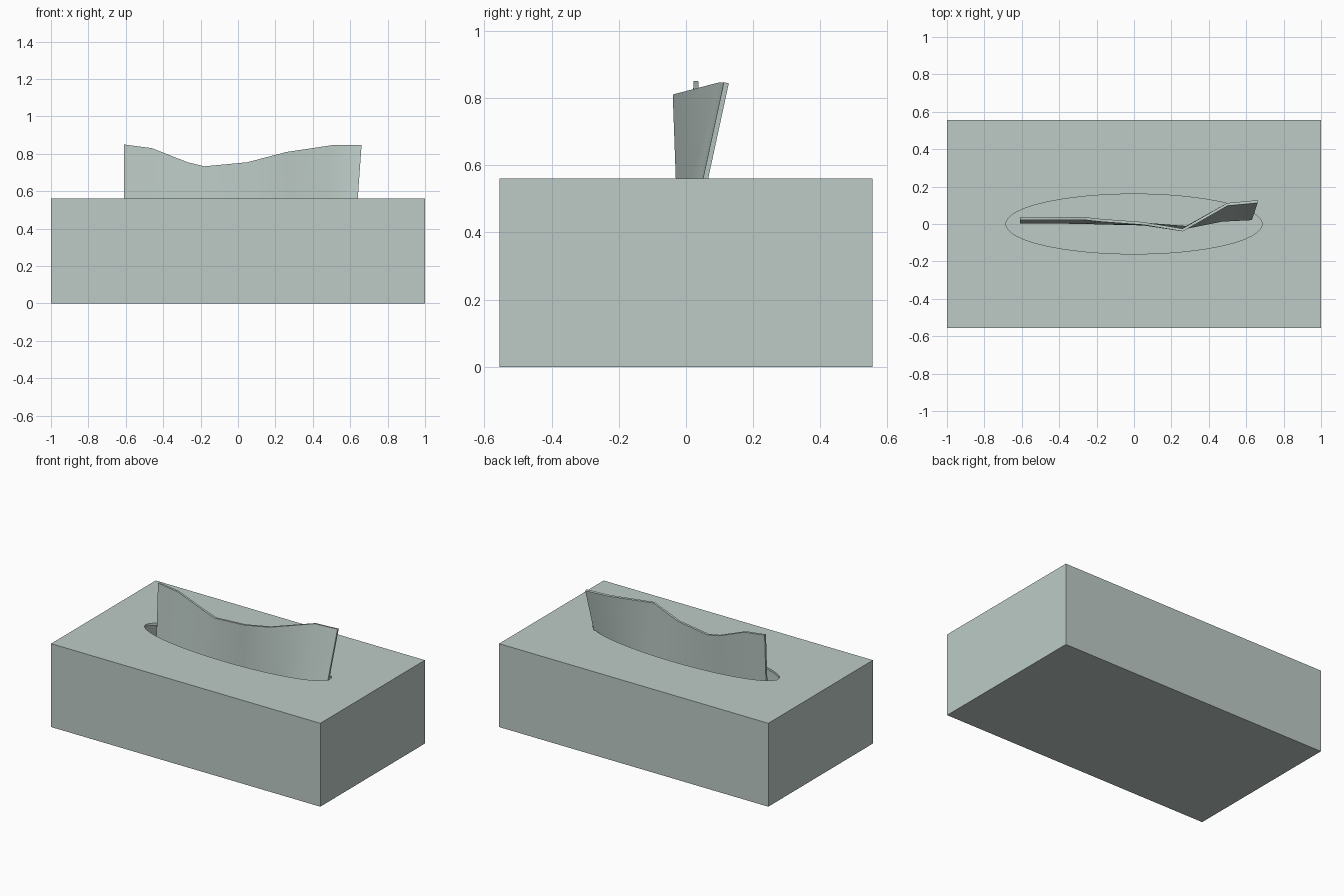
import bpy
import bmesh

cube = bpy.data.objects.get("Cube")
if cube:
    bpy.data.objects.remove(cube, do_unlink=True)

WIDTH, DEPTH, HEIGHT, WALL = 2.0, 1.11, 0.56, 0.015

# One pale grey-green for everything
paper = bpy.data.materials.new("pale_grey_green")
paper.use_nodes = True
colour = (0.51, 0.6, 0.57, 1)
paper.diffuse_color = colour
paper.node_tree.nodes["Principled BSDF"].inputs["Base Color"].default_value = colour


def add_block(name, size, z):
    bpy.ops.mesh.primitive_cube_add(size=1, location=(0, 0, z))
    obj = bpy.context.object
    obj.name = name
    obj.scale = size
    bpy.ops.object.transform_apply(location=True, scale=True)
    return obj


def cut(target, cutter):
    cutter.hide_render = True
    mod = target.modifiers.new("cut", 'BOOLEAN')
    mod.operation = 'DIFFERENCE'
    mod.solver = 'EXACT'
    mod.object = cutter
    bpy.context.view_layer.objects.active = target
    bpy.ops.object.modifier_apply(modifier=mod.name)
    bpy.data.objects.remove(cutter, do_unlink=True)


# Hollow box with an oval opening in the lid
box = add_block("box", (WIDTH, DEPTH, HEIGHT), HEIGHT / 2)
box.data.materials.append(paper)
cavity = add_block("cavity_cutter",
                   (WIDTH - 2 * WALL, DEPTH - 2 * WALL, HEIGHT - 2 * WALL), HEIGHT / 2)
cavity.data.materials.append(paper)
cut(box, cavity)

bpy.ops.mesh.primitive_cylinder_add(vertices=64, radius=1, depth=0.2, location=(0, 0, HEIGHT))
opening = bpy.context.object
opening.name = "opening_cutter"
opening.scale = (0.685, 0.16, 1)
bpy.ops.object.transform_apply(location=True, scale=True)
opening.data.materials.append(paper)
cut(box, opening)

# Tissue: wavy top edge (x, y, z) with the matching lower edge (x, y)
top_edge = [(-0.61, 0.03, 0.85), (-0.46, 0.03, 0.83), (-0.27, 0.03, 0.755),
            (-0.18, 0.02, 0.733), (0.05, 0.003, 0.755), (0.26, -0.032, 0.81),
            (0.5, 0.105, 0.845), (0.66, 0.12, 0.845)]
low_edge = [(-0.61, 0.01), (-0.46, 0.01), (-0.27, 0.008), (-0.18, 0.005),
            (0.05, 0), (0.28, -0.018), (0.47, 0.02), (0.63, 0.028)]
LOW_Z = 0.42

bm = bmesh.new()
upper = [bm.verts.new(p) for p in top_edge]
lower = [bm.verts.new((x, y, LOW_Z)) for x, y in low_edge]
for i in range(len(upper) - 1):
    bm.faces.new((lower[i], lower[i + 1], upper[i + 1], upper[i]))
mesh = bpy.data.meshes.new("tissue")
bm.to_mesh(mesh)
bm.free()
mesh.materials.append(paper)
tissue = bpy.data.objects.new("tissue", mesh)
bpy.context.collection.objects.link(tissue)

bpy.ops.object.select_all(action='DESELECT')
tissue.select_set(True)
bpy.context.view_layer.objects.active = tissue
thick = tissue.modifiers.new("thickness", 'SOLIDIFY')
thick.thickness = 0.015
thick.offset = 0
bpy.ops.object.modifier_apply(modifier=thick.name)
bpy.ops.object.shade_smooth_by_angle(angle=0.9)
